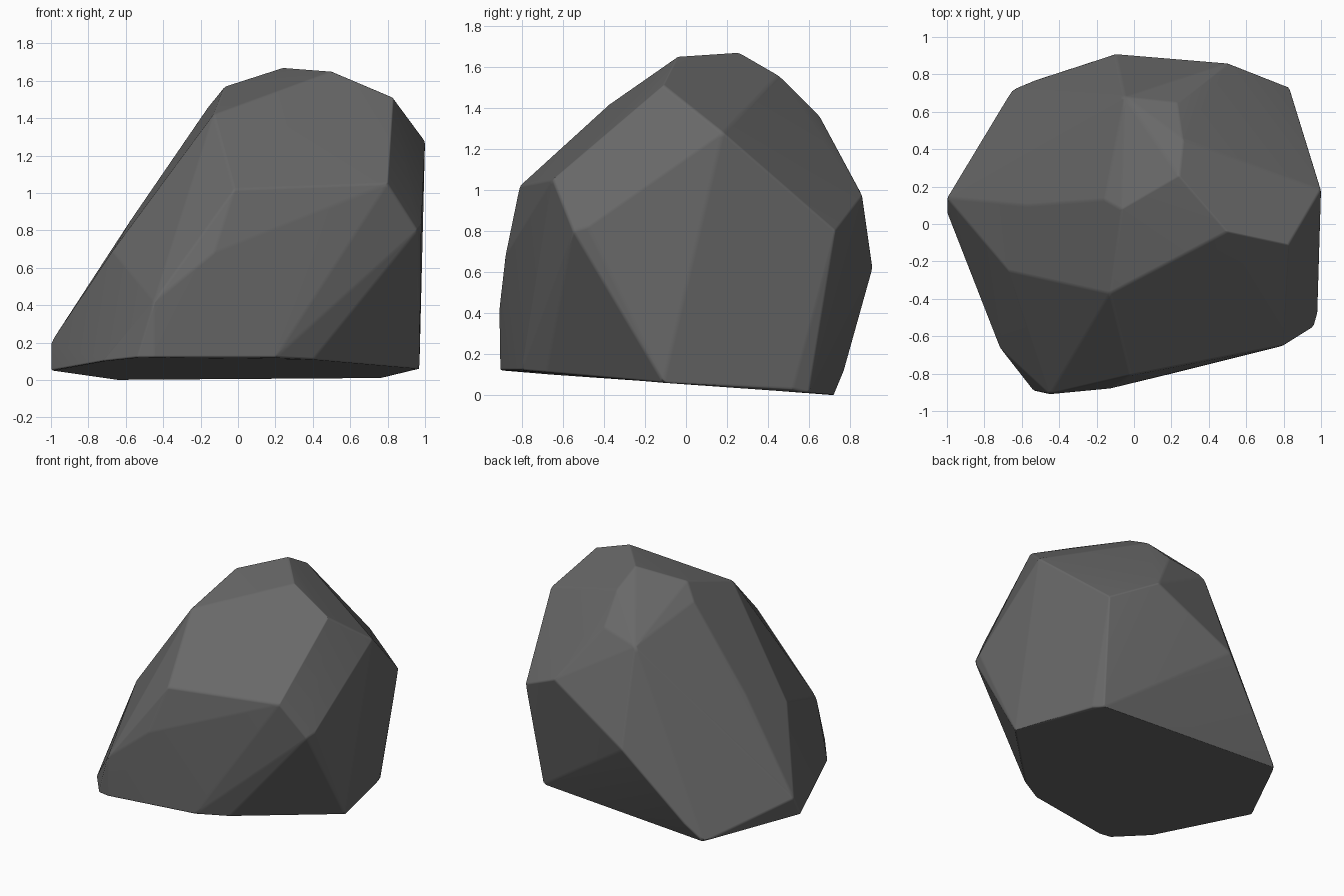
import bpy
import bmesh
import math
from mathutils import Vector

cube = bpy.data.objects.get("Cube")
if cube:
    bpy.data.objects.remove(cube, do_unlink=True)

# One dark grey stone colour
stone = bpy.data.materials.new("dark grey stone")
stone.use_nodes = True
grey = (0.14, 0.14, 0.14, 1)
stone.diffuse_color = grey
shader = next(n for n in stone.node_tree.nodes if n.type == "BSDF_PRINCIPLED")
shader.inputs["Base Color"].default_value = grey
shader.inputs["Roughness"].default_value = 0.9


def crease(bm, start, end):
    """Turn the edge lying across start-end so the stone folds along that line."""
    for edge in bm.edges:
        tips = [v.co for f in edge.link_faces for v in f.verts
                if v not in edge.verts]
        if len(tips) == 2 and all(min((t - Vector(p)).length for t in tips) < 0.001
                                  for p in (start, end)):
            bmesh.ops.rotate_edges(bm, edges=[edge])
            return


def chiselled_stone(name, corners, creases, edge_width):
    """Wrap the corner points in faceted stone with slightly softened edges."""
    bm = bmesh.new()
    for corner in corners:
        bm.verts.new(corner)
    hull = bmesh.ops.convex_hull(bm, input=bm.verts)
    unused = {g for g in hull["geom_interior"] + hull["geom_unused"]
              if isinstance(g, bmesh.types.BMVert)}
    bmesh.ops.delete(bm, geom=list(unused), context="VERTS")
    for start, end in creases:
        crease(bm, start, end)
    bmesh.ops.dissolve_limit(bm, angle_limit=math.radians(3),
                             verts=bm.verts, edges=bm.edges)
    bmesh.ops.recalc_face_normals(bm, faces=bm.faces)
    mesh = bpy.data.meshes.new(name)
    bm.to_mesh(mesh)
    bm.free()
    mesh.materials.append(stone)
    mesh.shade_smooth()
    obj = bpy.data.objects.new(name, mesh)
    bpy.context.collection.objects.link(obj)
    bevel = obj.modifiers.new("worn edges", "BEVEL")
    bevel.width = edge_width
    bevel.segments = 2
    bevel.limit_method = "ANGLE"
    bevel.angle_limit = math.radians(8)
    bevel.harden_normals = True
    return obj


# Corners where the stone folds
brow = (-0.02, -0.81, 1.02)
front_foot = (0.4, -0.68, 0.11)
shoulder = (-0.13, -0.37, 1.42)
left_knuckle = (-0.57, 0.1, 0.86)
back_knuckle = (-0.1, 0.91, 0.62)

# Corners of the boulder, grouped by where they sit
crown = [shoulder, (0.83, -0.11, 1.51), (0.5, -0.04, 1.65),
         (0.24, 0.26, 1.67), (-0.07, 0.08, 1.57), (-0.16, 0.13, 1.46),
         (0.23, 0.65, 1.36), (-0.05, 0.68, 1.3), (0.26, 0.45, 1.56)]
front = [brow, front_foot, (0.8, -0.65, 1.05), (0.96, -0.55, 0.8),
         (0.98, -0.48, 0.82)]
back = [back_knuckle, (1, 0.18, 1.28), (0.83, 0.73, 0.8), (0.5, 0.86, 0.97),
        (-0.53, 0.77, 0.12), (-0.65, 0.72, 0)]
left_slope = [left_knuckle, (-0.67, -0.25, 0.69),
              (-1, 0.06, 0.05), (-1, 0.14, 0.2)]
underside = [(0.97, -0.11, 0.06), (0.81, 0.52, 0.03), (0.77, 0.6, 0.01),
             (-0.72, -0.66, 0.1)]
toe = [(-0.13, -0.88, 0.68), (-0.45, -0.91, 0.42), (-0.54, -0.89, 0.12),
       (-0.45, -0.905, 0.12), (0.2, -0.8, 0.12)]

chiselled_stone("boulder", crown + front + back + left_slope + underside + toe,
                [(brow, front_foot), (left_knuckle, shoulder),
                 (left_knuckle, back_knuckle)], 0.02)
